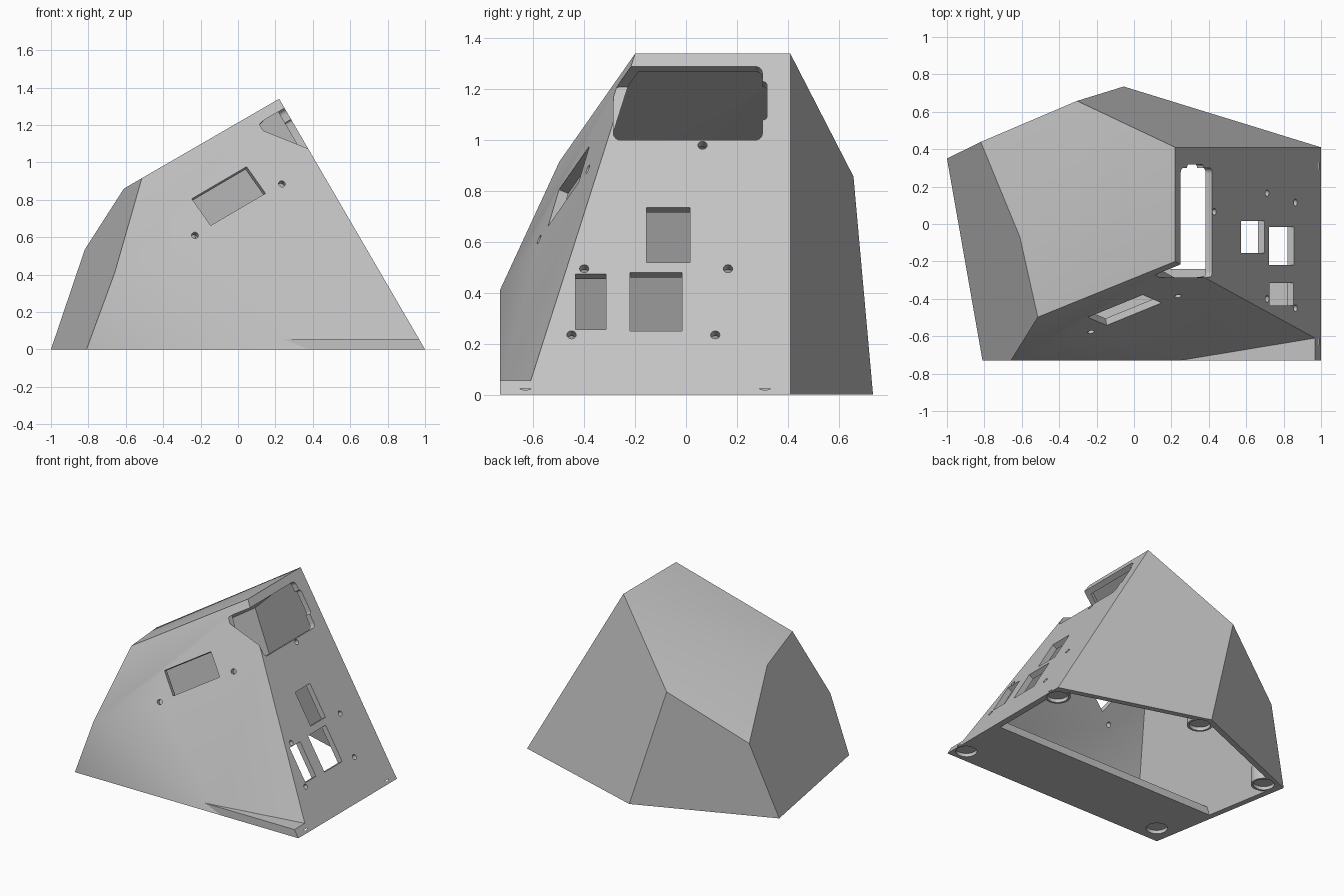
import bpy, bmesh, math
from mathutils import Vector, Matrix

if "Cube" in bpy.data.objects:
    bpy.data.objects.remove(bpy.data.objects["Cube"], do_unlink=True)

grey = bpy.data.materials.new("light_grey")
grey.use_nodes = True
COLOUR = (0.55, 0.55, 0.55, 1)
grey.diffuse_color = COLOUR
grey.node_tree.nodes["Principled BSDF"].inputs["Base Color"].default_value = COLOUR

WALL = 0.04

# Corners of the faceted body
top_front = Vector((0.22, -0.2, 1.34))
top_back = Vector((0.22, 0.41, 1.34))
back_high = Vector((-0.3, 0.66, 0.86))
side_high = Vector((-0.61, -0.07, 0.86))
front_high = Vector((-0.515, -0.5, 0.91))
base_right_back = Vector((1, 0.41, 0))
base_right_front = Vector((1, -0.73, 0))
base_back = Vector((-0.055, 0.735, 0))
base_side_back = Vector((-1, 0.35, 0))
base_side_front = Vector((-0.81, -0.73, 0))
ledge_corner = Vector((0.968, -0.61, 0.055))


def plane(a, b, c):
    """Point and normal of a facet, facing away from the middle."""
    n = (b - a).cross(c - a).normalized()
    return (a, n if n.dot(a - Vector((0, 0, 0.5))) > 0 else -n)


end_face = plane(base_right_back, base_right_front, top_back)
slant_face = plane(top_front, front_high, ledge_corner)
low_front = (base_right_front, Vector((0, -1, 0)))
facets = [
    end_face, slant_face, low_front,
    plane(base_right_back, base_back, top_back),
    plane(base_back, base_side_back, back_high),
    plane(base_side_back, base_side_front, side_high),
    plane(top_front, top_back, side_high),
    plane(top_back, back_high, side_high),
]
back_face = facets[3]


def make(name, bm):
    bmesh.ops.recalc_face_normals(bm, faces=bm.faces)
    mesh = bpy.data.meshes.new(name)
    bm.to_mesh(mesh)
    bm.free()
    mesh.materials.append(grey)
    ob = bpy.data.objects.new(name, mesh)
    bpy.context.scene.collection.objects.link(ob)
    return ob


def solid(name, planes, inset=0.0, bottom=0.0):
    """Carve a big block down to the space behind all the planes."""
    bm = bmesh.new()
    bmesh.ops.create_cube(bm, size=6)
    for p, n in [(Vector((0, 0, bottom)), Vector((0, 0, -1)))] + \
            [(p - n * inset, n) for p, n in planes]:
        cut = bmesh.ops.bisect_plane(bm, geom=bm.verts[:] + bm.edges[:] + bm.faces[:],
                                     dist=1e-5, plane_co=p, plane_no=n, clear_outer=True)
        edges = [e for e in cut["geom_cut"]
                 if isinstance(e, bmesh.types.BMEdge) and e.is_boundary]
        if edges:
            bmesh.ops.edgeloop_fill(bm, edges=edges)
    return make(name, bm)


def prism(name, origin, n, u, w, h, inside, outside, r=0.0):
    """Rounded block through a surface: n faces out, u runs along the width."""
    bm = bmesh.new()
    bmesh.ops.create_cube(bm, size=1)
    for v in bm.verts:
        v.co = (v.co.x * w, v.co.y * h, outside if v.co.z > 0 else -inside)
    if r:
        edges = [e for e in bm.edges
                 if abs(e.verts[0].co.z - e.verts[1].co.z) > 1e-4]
        bmesh.ops.bevel(bm, geom=edges, offset=r, segments=6, profile=0.5,
                        affect='EDGES')
    n, u = n.normalized(), u.normalized()
    rot = Matrix((u, n.cross(u), n)).transposed().to_4x4()
    bm.transform(Matrix.Translation(origin) @ rot)
    return make(name, bm)


def cut(ob, cutter, keep=False):
    mod = ob.modifiers.new("cut", 'BOOLEAN')
    mod.operation, mod.solver, mod.object = 'DIFFERENCE', 'EXACT', cutter
    bpy.context.view_layer.update()
    dg = bpy.context.evaluated_depsgraph_get()
    mesh = bpy.data.meshes.new_from_object(ob.evaluated_get(dg))
    ob.modifiers.clear()
    ob.data = mesh
    if not keep:
        bpy.data.objects.remove(cutter, do_unlink=True)


UP, X, Y = Vector((0, 0, 1)), Vector((1, 0, 0)), Vector((0, 1, 0))

# Body, front ledge and the cavity inside
body = solid("body_shell", facets)
ledge = solid("front_ledge", [end_face, low_front, (slant_face[0], -slant_face[1]),
                              (ledge_corner, UP)])
cavity = solid("cavity", facets, WALL, -0.1)

# Floor plate and foot posts stay solid
cut(cavity, prism("floor_plate", Vector((0, -0.74, 0)), UP, X, 3, 1, 0.3, 0.055))
feet = [(0.92, -0.63), (0.92, 0.31), (-0.04, 0.63), (-0.87, 0.3), (-0.7, -0.6)]
for x, y in feet:
    cut(cavity, prism("post", Vector((x, y, 0)), UP, X, 0.17, 0.17, 0.3, 0.12, 0.084))
cut(body, cavity)

# Shallow round recesses under the feet
for x, y in feet:
    recess = prism("recess", Vector((x, y, 0)), UP, X, 0.14, 0.14, 0.1, 0.025, 0.069)
    cut(body, recess, keep=True)
    if x > 0.5 and y < 0:
        cut(ledge, recess, keep=True)
    bpy.data.objects.remove(recess, do_unlink=True)


# Openings in the sloping end panel, given by their y and z limits
end_n = end_face[1]


def end_cut(y0, y1, z0, z1, depth=0.06, r=0.0):
    z = (z0 + z1) / 2
    origin = Vector((1 - 0.582 * z, (y0 + y1) / 2, z))
    cut(body, prism("opening", origin, end_n, Y, y1 - y0, (z1 - z0) / end_n.x,
                    depth, 0.06, r))


end_cut(-0.285, 0.3, 1.0, 1.29, 0.16, 0.03)
end_cut(0.25, 0.318, 1.08, 1.23, 0.16, 0.015)
end_cut(-0.155, 0.015, 0.52, 0.735)
end_cut(-0.22, -0.015, 0.25, 0.48)
end_cut(-0.435, -0.315, 0.255, 0.475)
for y, z in [(-0.4, 0.495), (0.165, 0.495), (-0.45, 0.235), (0.115, 0.235),
             (0.065, 0.98)]:
    end_cut(y - 0.018, y + 0.018, z - 0.0155, z + 0.0155, r=0.0175)

# Slot and screw holes in the slanted front
p0, front_n = slant_face
along = top_front - front_high
for x, z, w, h, r in [(-0.05, 0.82, 0.36, 0.18, 0), (0.235, 0.885, 0.036, 0.036, 0.0175),
                      (-0.23, 0.61, 0.036, 0.036, 0.0175)]:
    y = p0.y - (front_n.x * (x - p0.x) + front_n.z * (z - p0.z)) / front_n.y
    cut(body, prism("slot", Vector((x, y, z)), front_n, along, w, h, 0.06, 0.06, r))

# Rounded opening in the back, lined up with the end panel
back_n = back_face[1]
slope = top_back - base_right_back
cut(body, prism("port", Vector((0.22, 0.457, 1.08)), back_n, slope,
                0.21, 0.17, 0.08, 0.08, 0.06))

# Soft shading over the shallow folds
for ob in (body, ledge):
    bpy.ops.object.select_all(action='DESELECT')
    ob.select_set(True)
    bpy.context.view_layer.objects.active = ob
    bpy.ops.object.shade_smooth_by_angle(angle=math.radians(30))
